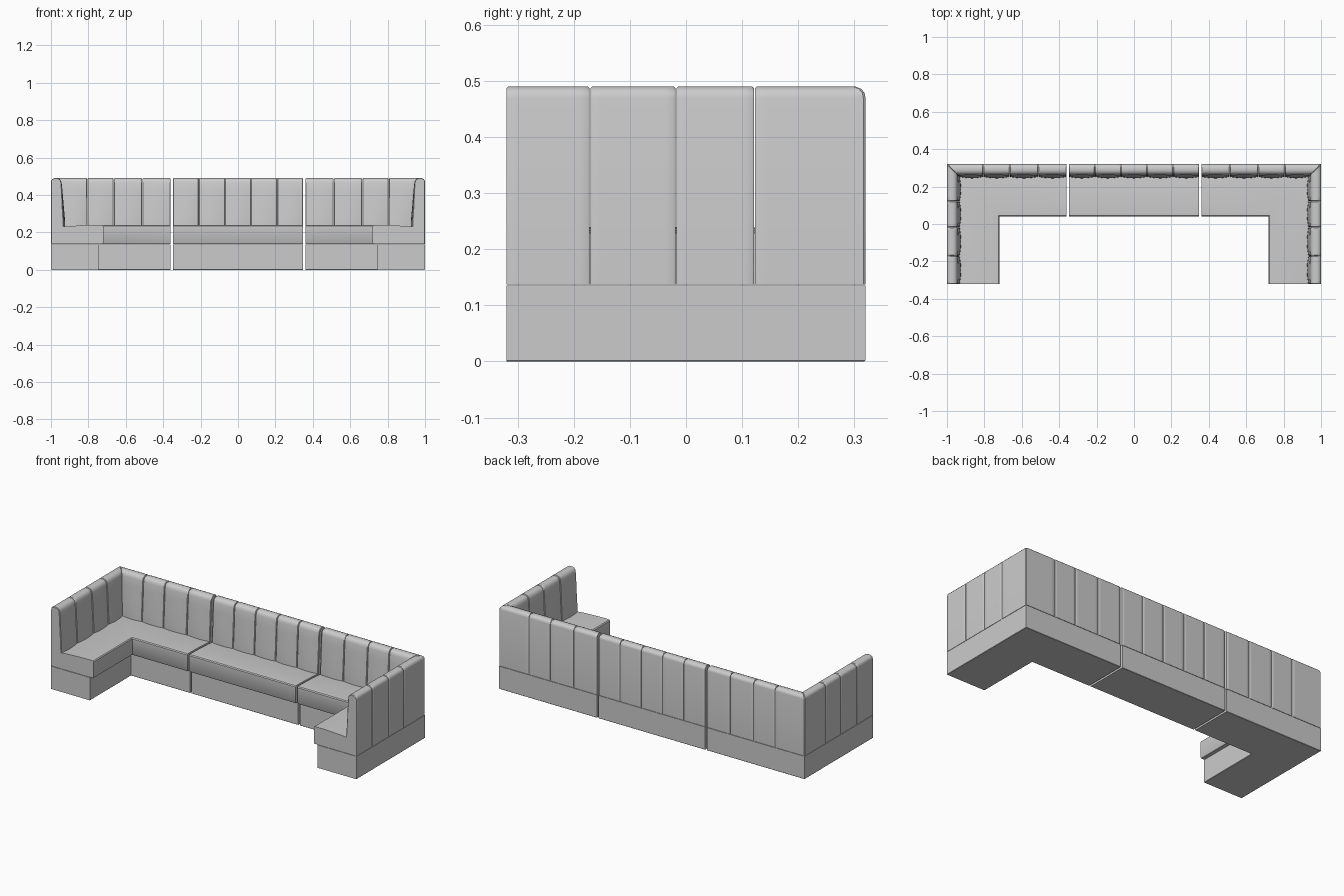
import bpy, bmesh, math
from mathutils import Vector

if "Cube" in bpy.data.objects:
    bpy.data.objects.remove(bpy.data.objects["Cube"])

W, D = 1.0, 0.32          # outer half width and half depth
GAP_IN, GAP_OUT = 0.348, 0.36

# Cross-sections as (distance in from the outer face, height)
PLINTH = [(0.0, 0.002), (0.002, 0), (0.254, 0), (0.256, 0.002), (0.256, 0.135), (0.0, 0.135)]
SEAT = [(0.05, 0.137), (0.05, 0.229), (0.10, 0.234), (0.18, 0.238), (0.265, 0.240),
        (0.275, 0.239), (0.280, 0.234), (0.280, 0.143), (0.276, 0.137)]
BACK = [(0.0, 0.137), (0.0, 0.470), (0.002, 0.479), (0.008, 0.486), (0.018, 0.490),
        (0.035, 0.490), (0.046, 0.486), (0.053, 0.477), (0.056, 0.465), (0.059, 0.42),
        (0.062, 0.35), (0.066, 0.28), (0.068, 0.225), (0.068, 0.137)]


# Placement of a section point on each run of the sofa
def rear(x):
    return lambda d, z: Vector((x, D - d, z))


def arm(y):
    return lambda d, z: Vector((-W + d, y, z))


def corner(d, z):
    return Vector((-W + d, D - d, z))


def loft(name, rings, mirrored):
    bm = bmesh.new()
    vs = [[bm.verts.new(p) for p in ring] for ring in rings]
    n = len(vs[0])
    for a, b in zip(vs, vs[1:]):
        for i in range(n):
            j = (i + 1) % n
            bm.faces.new((a[i], a[j], b[j], b[i]))
    bm.faces.new(vs[0])
    bm.faces.new(vs[-1][::-1])
    bmesh.ops.recalc_face_normals(bm, faces=bm.faces)
    me = bpy.data.meshes.new(name)
    bm.to_mesh(me)
    bm.free()
    ob = bpy.data.objects.new(name, me)
    bpy.context.collection.objects.link(ob)
    bpy.ops.object.select_all(action='DESELECT')
    ob.select_set(True)
    bpy.context.view_layer.objects.active = ob
    bpy.ops.object.shade_smooth_by_angle(angle=math.radians(35))
    if mirrored:
        mod = ob.modifiers.new("mirror", 'MIRROR')
        mod.use_mirror_merge = False
    return ob


def run(name, profile, stations, mirrored):
    loft(name, [[f(d, z) for d, z in profile] for f in stations], mirrored)


def panel(name, a, b, mirrored):
    # One upholstered channel: pinched at the seams, puffed in the middle
    rings = []
    for t in (0, 0.02, 0.12, 0.3, 0.5, 0.7, 0.88, 0.98, 1):
        pinch = 0.003 if t in (0, 1) else 0.0
        ring = []
        for d, z in BACK:
            low = min(1, max(0, (0.49 - z) / 0.2))
            if d > 0.05:
                d += 0.008 * math.sin(math.pi * t) * low - pinch
            elif d < 0.005:
                d += pinch * 0.6
            if z > 0.48:
                z -= pinch
            ring.append(a(d, z).lerp(b(d, z), t))
        rings.append(ring)
    loft(name, rings, mirrored)


# Plinths and seats
corner_path = [rear(-GAP_OUT), corner, arm(-D)]
middle_path = [rear(-GAP_IN), rear(GAP_IN)]
for part, prof in (("plinth", PLINTH), ("seat", SEAT)):
    run("corner_" + part, prof, corner_path, True)
    run("middle_" + part, prof, middle_path, False)

# Channelled backrests, with a hairline gap at each seam
g = 0.001
seams = [-0.805, -0.665, -0.512, -GAP_OUT]
panel("corner_back_mitre", corner, rear(seams[0] - g), True)
for i, (p, q) in enumerate(zip(seams, seams[1:])):
    panel(f"corner_back_{i}", rear(p + g), rear(q - g), True)

seams = [-D, -0.171, -0.018, 0.122]
for i, (p, q) in enumerate(zip(seams, seams[1:])):
    panel(f"arm_back_{i}", arm(p + (g if i else 0)), arm(q - g), True)
panel("arm_back_mitre", arm(seams[-1] + g), corner, True)

step = 2 * GAP_IN / 5
for i in range(5):
    x = -GAP_IN + i * step
    panel(f"middle_back_{i}", rear(x + g), rear(x + step - g), False)
